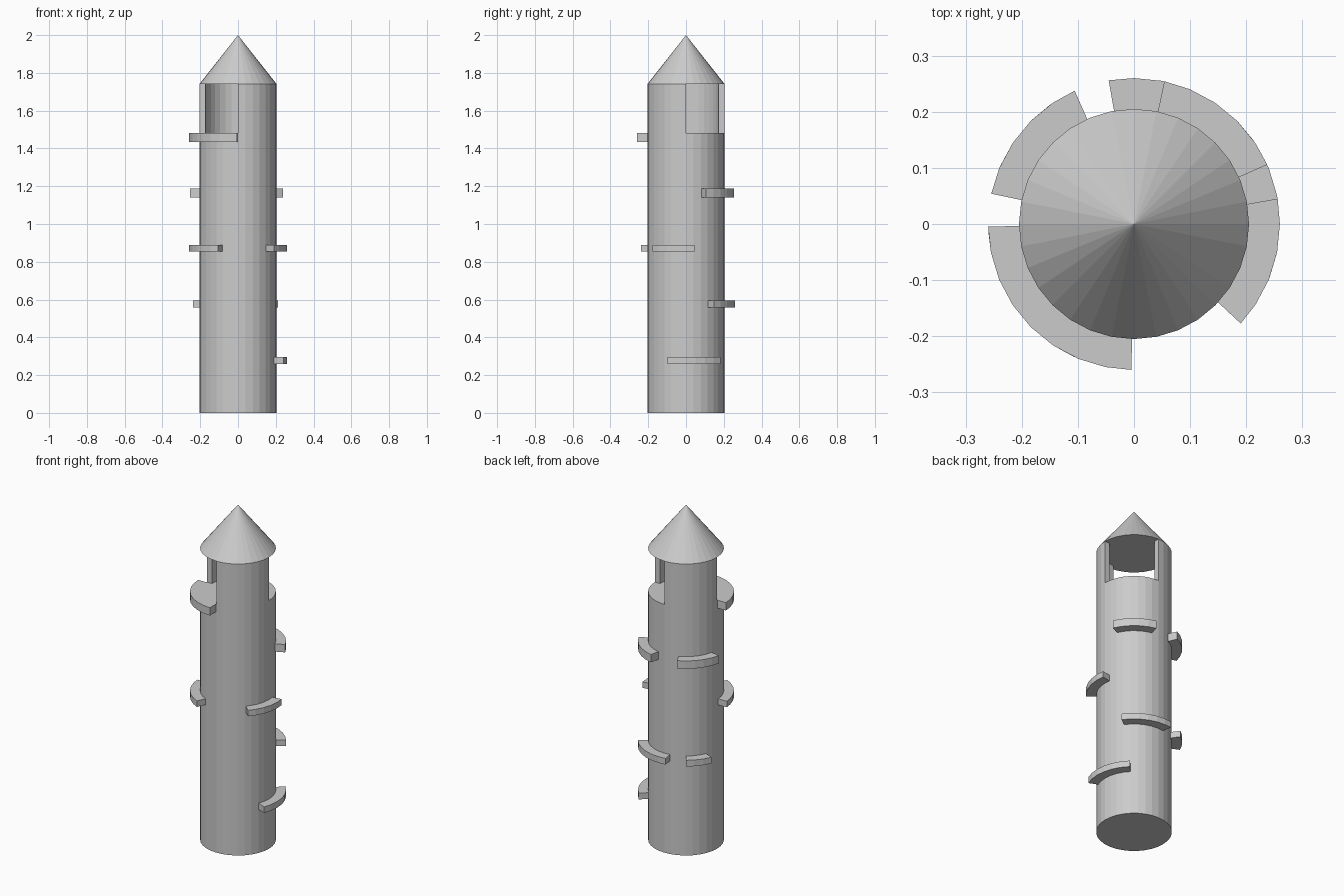
import bpy, bmesh, math

if "Cube" in bpy.data.objects:
    bpy.data.objects.remove(bpy.data.objects["Cube"])

STEP = 11.25  # 32-sided round parts


def arc_block(name, r0, r1, a0, a1, z0, z1):
    """Curved block between two radii and two angles (degrees)."""
    grid = [STEP * k for k in range(-32, 65)]
    angles = [a0] + [a for a in grid if a0 + 0.5 < a < a1 - 0.5] + [a1]
    bm = bmesh.new()
    rings = []
    for a in angles:
        t = math.radians(a)
        rings.append([bm.verts.new((r * math.cos(t), r * math.sin(t), z))
                      for r, z in ((r0, z0), (r1, z0), (r1, z1), (r0, z1))])
    for p, q in zip(rings, rings[1:]):
        for i in range(4):
            j = (i + 1) % 4
            bm.faces.new((p[i], p[j], q[j], q[i]))
    bm.faces.new(rings[0])
    bm.faces.new(rings[-1][::-1])
    bmesh.ops.recalc_face_normals(bm, faces=bm.faces[:])
    mesh = bpy.data.meshes.new(name)
    bm.to_mesh(mesh)
    bm.free()
    obj = bpy.data.objects.new(name, mesh)
    bpy.context.collection.objects.link(obj)
    return obj


R = 0.205        # tower radius
FLOOR = 1.482    # lookout floor
EAVES = 1.74     # roof base

# solid tower shaft
bpy.ops.mesh.primitive_cylinder_add(vertices=32, radius=R, depth=FLOOR,
                                    location=(0, 0, FLOOR / 2))
bpy.context.object.name = "tower_shaft"

# pointed roof
bpy.ops.mesh.primitive_cone_add(vertices=32, radius1=R, radius2=0, depth=2 - EAVES,
                                location=(0, 0, (2 + EAVES) / 2))
bpy.context.object.name = "roof"

# two quarter walls around the lookout
arc_block("lookout_wall_front", 0.172, R, 270, 360, FLOOR, EAVES)
arc_block("lookout_wall_back", 0.172, R, 90, 180, FLOOR, EAVES)

# ledges winding up the tower: start angle, end angle, bottom, top
ledges = [
    (-22, 45, 0.26, 0.297),
    (35, 100, 0.557, 0.594),
    (125, 157, 0.557, 0.594),
    (183, 246, 0.854, 0.89),
    (-43, 10, 0.854, 0.89),
    (24, 78, 1.14, 1.187),
    (114, 168, 1.14, 1.187),
    (181, 269, 1.435, FLOOR),
]
for i, (a0, a1, z0, z1) in enumerate(ledges):
    arc_block(f"ledge_{i + 1}", 0.202, 0.26, a0, a1, z0, z1)
